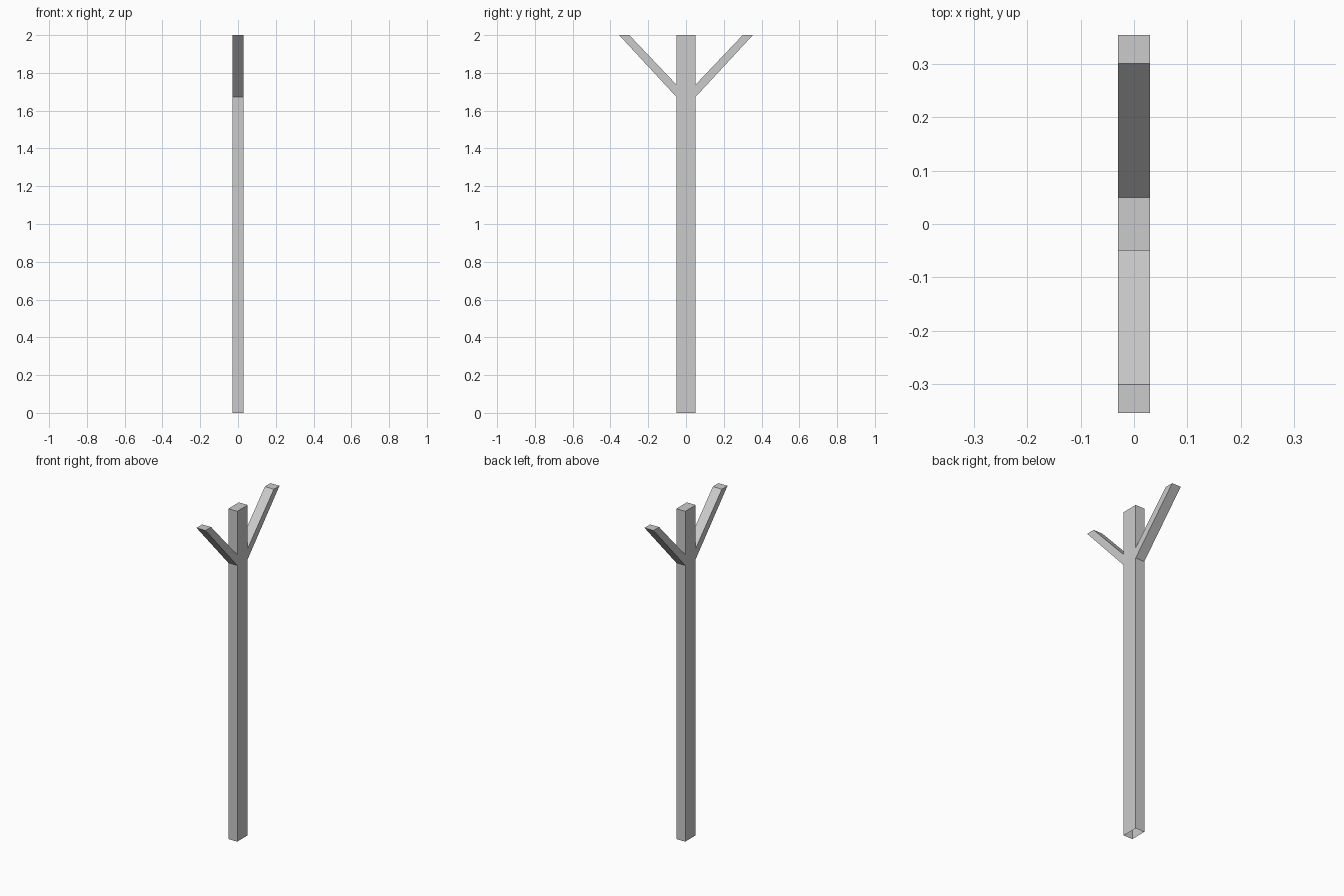
import bpy, bmesh

if "Cube" in bpy.data.objects:
    bpy.data.objects.remove(bpy.data.objects["Cube"])

HALF_X = 0.03

# Right half of the forked outline (y, z): post edge, slanted arm, post tip
half = [(0.05, 0), (0.05, 1.672), (0.354, 2), (0.30, 2), (0.05, 1.737), (0.05, 2)]
outline = half + [(-y, z) for y, z in reversed(half)]

bm = bmesh.new()
face = bm.faces.new([bm.verts.new((-HALF_X, y, z)) for y, z in outline])

# Extrude the outline to full thickness
ext = bmesh.ops.extrude_face_region(bm, geom=[face], use_keep_orig=True)
verts = [g for g in ext["geom"] if isinstance(g, bmesh.types.BMVert)]
bmesh.ops.translate(bm, verts=verts, vec=(2 * HALF_X, 0, 0))
bmesh.ops.recalc_face_normals(bm, faces=bm.faces)

# The foot of the post is open
foot = [f for f in bm.faces if all(v.co.z < 0.001 for v in f.verts)]
bmesh.ops.delete(bm, geom=foot, context="FACES_ONLY")

mesh = bpy.data.meshes.new("forked_post")
bm.to_mesh(mesh)
bm.free()
bpy.context.collection.objects.link(bpy.data.objects.new("forked_post", mesh))
